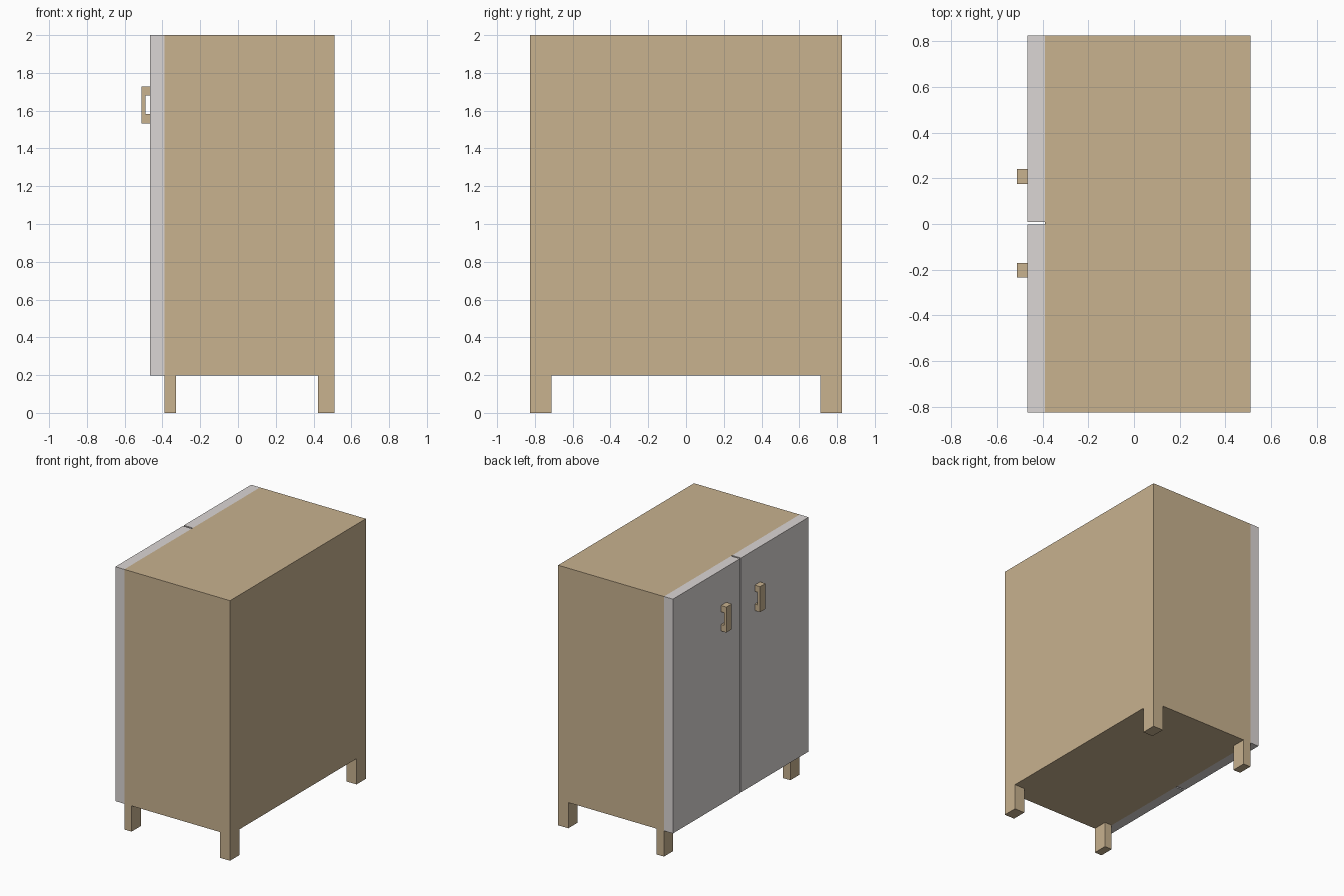
import bpy, bmesh

if "Cube" in bpy.data.objects:
    bpy.data.objects.remove(bpy.data.objects["Cube"])

def material(name, rgb):
    m = bpy.data.materials.new(name)
    m.diffuse_color = (*rgb, 1)
    m.use_nodes = True
    m.node_tree.nodes["Principled BSDF"].inputs["Base Color"].default_value = m.diffuse_color
    return m

wood = material("light_wood", (0.58, 0.445, 0.275))
paint = material("pale_paint", (0.71, 0.67, 0.66))

def finish(name, bm, mat):
    bmesh.ops.recalc_face_normals(bm, faces=bm.faces)
    me = bpy.data.meshes.new(name)
    bm.to_mesh(me)
    bm.free()
    me.materials.append(mat)
    ob = bpy.data.objects.new(name, me)
    bpy.context.collection.objects.link(ob)
    return ob

def box(name, x, y, z, mat):
    bm = bmesh.new()
    bmesh.ops.create_cube(bm, size=1)
    for v in bm.verts:
        v.co = [r[0] if c < 0 else r[1] for c, r in zip(v.co, (x, y, z))]
    return finish(name, bm, mat)

def extrude_y(name, profile, y, mat):
    bm = bmesh.new()
    face = bm.faces.new([bm.verts.new((px, y[0], pz)) for px, pz in profile])
    out = bmesh.ops.extrude_face_region(bm, geom=[face])
    verts = [g for g in out["geom"] if isinstance(g, bmesh.types.BMVert)]
    bmesh.ops.translate(bm, verts=verts, vec=(0, y[1] - y[0], 0))
    return finish(name, bm, mat)

FRONT, BACK, HALF, BASE = -0.39, 0.51, 0.825, 0.198
DOOR, GRIP = -0.466, -0.512

# Cabinet carcass
box("cabinet_body", (FRONT, BACK), (-HALF, HALF), (BASE, 2), wood)

# C-shaped pull handle, side profile in x/z
pull = [(DOOR, 1.532), (DOOR, 1.582), (-0.491, 1.582), (-0.491, 1.68),
        (DOOR, 1.68), (DOOR, 1.728), (GRIP, 1.728), (GRIP, 1.532)]

for side, s in (("left", 1), ("right", -1)):
    # Doors with a narrow gap between them
    box(f"{side}_door", (DOOR, FRONT), sorted((0.003 + s * 0.006, s * HALF)), (BASE, 2), paint)
    # Handles
    extrude_y(f"{side}_handle", pull, sorted((0.003 + s * 0.173, 0.003 + s * 0.238)), wood)
    # Legs: slimmer at the door side
    y = sorted((s * 0.712, s * HALF))
    box(f"{side}_front_leg", (FRONT, -0.328), y, (0, BASE), wood)
    box(f"{side}_back_leg", (0.424, BACK), y, (0, BASE), wood)
